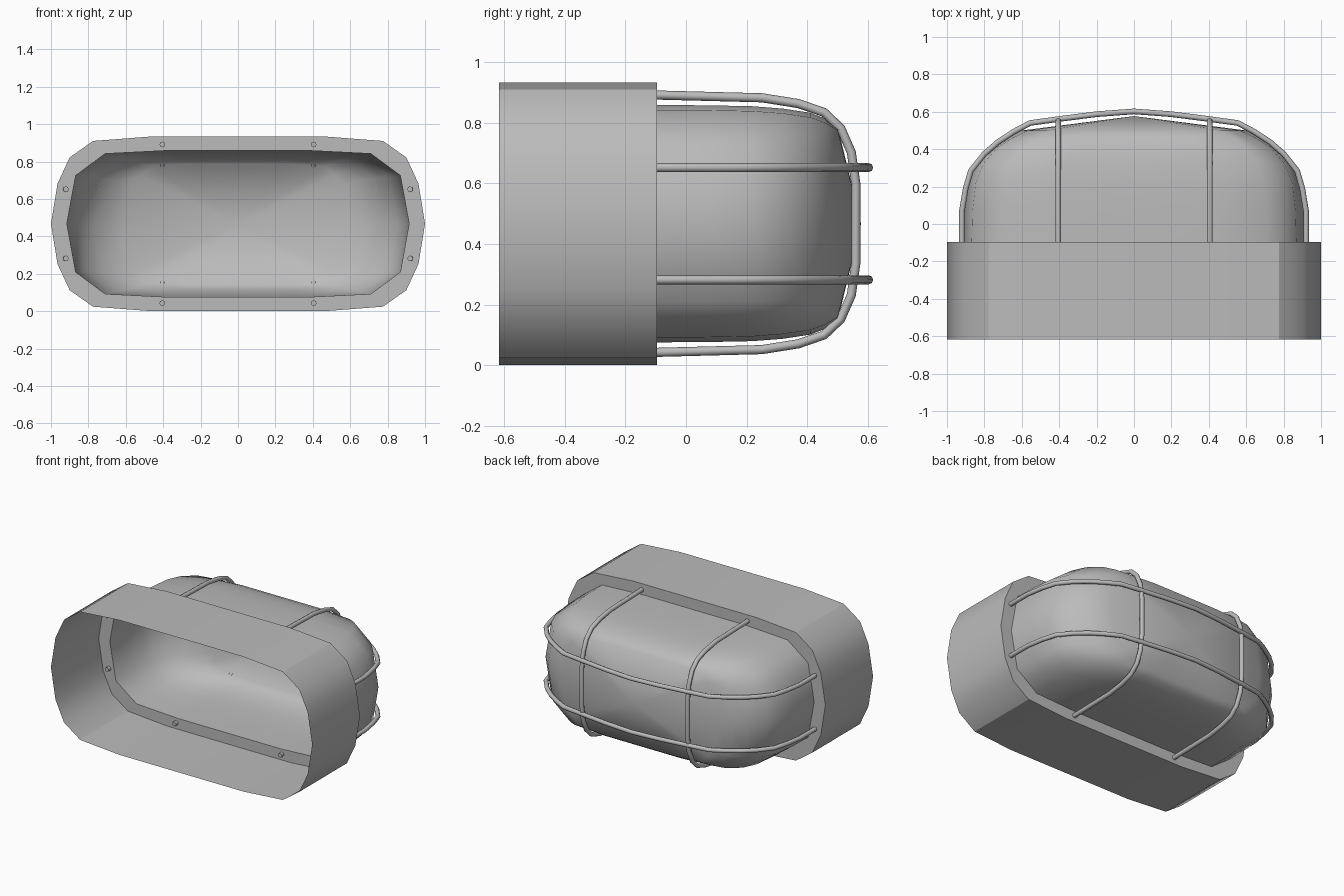
import bpy, bmesh, math

if "Cube" in bpy.data.objects:
    bpy.data.objects.remove(bpy.data.objects["Cube"])

MID = 0.467      # height of the lamp's centre line
FLANGE = -0.095  # depth of the mounting flange

grey = bpy.data.materials.new("light_grey")
grey.use_nodes = True
colour = (0.5, 0.5, 0.5, 1)
grey.diffuse_color = colour
grey.node_tree.nodes["Principled BSDF"].inputs["Base Color"].default_value = colour


def outline(quarter):
    """Mirror a quarter outline, starting on the x axis, into a closed loop."""
    half = quarter + [(-x, z) for x, z in reversed(quarter)]
    return half + [(x, -z) for x, z in reversed(half[1:-1])]


def select(ob):
    bpy.ops.object.select_all(action='DESELECT')
    ob.select_set(True)
    bpy.context.view_layer.objects.active = ob


def loft(name, rings, tip=None, angle=30):
    """Skin a sheet through rings of (outline, y), optionally closed at a tip."""
    bm = bmesh.new()
    loops = [[bm.verts.new((x, y, MID + z)) for x, z in pts] for pts, y in rings]
    n = len(loops[0])
    for a, b in zip(loops, loops[1:]):
        for i in range(n):
            j = (i + 1) % n
            bm.faces.new((a[j], a[i], b[i], b[j]))
    if tip is not None:
        top = bm.verts.new((0, tip, MID))
        for i in range(n):
            bm.faces.new((loops[-1][(i + 1) % n], loops[-1][i], top))
    mesh = bpy.data.meshes.new(name)
    bm.to_mesh(mesh)
    bm.free()
    mesh.materials.append(grey)
    ob = bpy.data.objects.new(name, mesh)
    bpy.context.collection.objects.link(ob)
    select(ob)
    bpy.ops.object.shade_smooth_by_angle(angle=math.radians(angle))


def wire(name, points):
    """Round guard wire through the points."""
    cu = bpy.data.curves.new(name, 'CURVE')
    cu.dimensions = '3D'
    cu.bevel_depth = 0.015
    cu.bevel_resolution = 2
    cu.use_fill_caps = True
    sp = cu.splines.new('POLY')
    sp.points.add(len(points) - 1)
    for p, co in zip(sp.points, points):
        p.co = (*co, 1)
    cu.materials.append(grey)
    ob = bpy.data.objects.new(name, cu)
    bpy.context.collection.objects.link(ob)
    select(ob)
    bpy.ops.object.convert(target='MESH')
    bpy.ops.object.shade_smooth_by_angle(angle=math.radians(50))


outer = outline([(1, 0), (.965, .215), (.9, .355), (.775, .443), (.475, .466)])
inner = outline([(.915, 0), (.868, .258), (.79, .316), (.71, .375), (.39, .391)])

# Open housing and its inward flange
loft("housing", [(outer, -.617), (outer, FLANGE)])
loft("flange", [(outer, FLANGE), (inner, FLANGE)])

# Domed cover: the inner outline shrinks towards the crown
steps = [(1, 1, FLANGE), (.995, .998, .07), (.975, .99, .22), (.93, .97, .32),
         (.84, .935, .41), (.75, .885, .46), (.655, .82, .5)]
loft("dome_cover", [([(x * sx, z * sz) for x, z in inner], y) for sx, sz, y in steps],
     tip=.577, angle=60)

# Guard wires running over the top and bottom: (y, height from centre)
arch = [(-.12, .424), (FLANGE, .424), (.25, .415), (.37, .396), (.455, .367),
        (.51, .315), (.545, .235), (.56, .13)]
for side, x in (("left", .405), ("right", -.405)):
    wire(f"upright_guard_wire_{side}",
         [(x, y, MID + z) for y, z in arch] + [(x, y, MID - z) for y, z in reversed(arch)])

# Guard wires running round the sides: (x, y)
bow = [(.92, -.12), (.921, FLANGE), (.92, .07), (.9, .19), (.872, .285), (.8, .375),
       (.725, .44), (.64, .495), (.555, .54), (.395, .562), (.2, .587)]
for level, z in (("upper", .185), ("lower", -.185)):
    wire(f"cross_guard_wire_{level}",
         [(x, y, MID + z) for x, y in bow] + [(0, .602, MID + z)]
         + [(-x, y, MID + z) for x, y in reversed(bow)])
